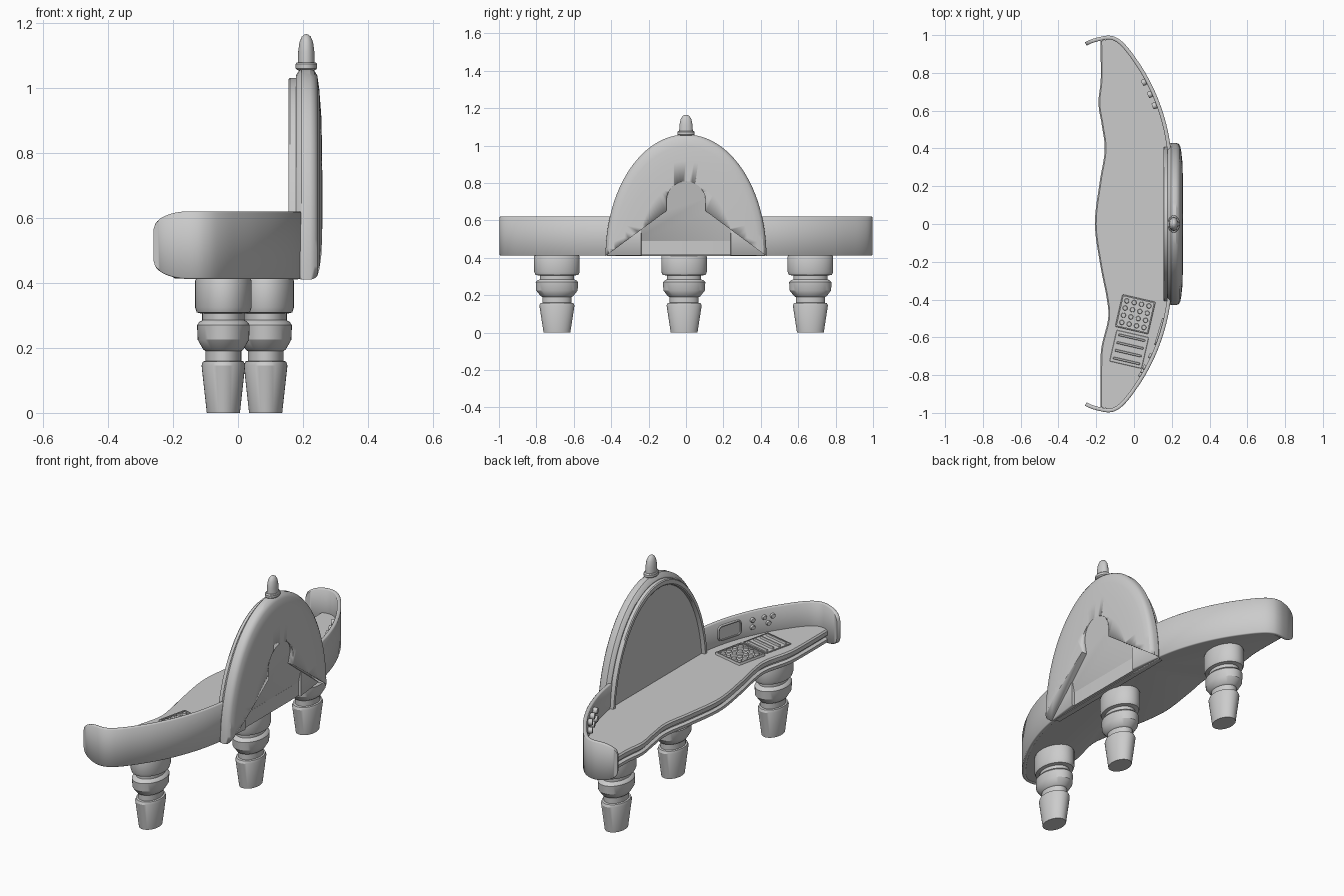
import bpy, bmesh
from math import sin, cos, pi, sqrt, radians, atan2
from mathutils import Vector, Matrix

if "Cube" in bpy.data.objects:
    bpy.data.objects.remove(bpy.data.objects["Cube"])


def loft(name, rings, angle=35):
    """Skin closed rings of equal length and cap both ends."""
    bm = bmesh.new()
    vs = [[bm.verts.new(p) for p in r] for r in rings]
    n = len(vs[0])
    for a, b in zip(vs, vs[1:]):
        for i in range(n):
            j = (i + 1) % n
            bm.faces.new((a[i], a[j], b[j], b[i]))
    bm.faces.new(vs[0])
    bm.faces.new(vs[-1])
    bmesh.ops.recalc_face_normals(bm, faces=bm.faces)
    me = bpy.data.meshes.new(name)
    bm.to_mesh(me)
    bm.free()
    ob = bpy.data.objects.new(name, me)
    bpy.context.collection.objects.link(ob)
    bpy.ops.object.select_all(action='DESELECT')
    ob.select_set(True)
    bpy.context.view_layer.objects.active = ob
    bpy.ops.object.shade_smooth_by_angle(angle=radians(angle))
    return ob


def smooth_path(pts, steps=6):
    """Catmull-Rom curve through 2D points."""
    p = [Vector(q) for q in pts]
    p = [p[0] * 2 - p[1]] + p + [p[-1] * 2 - p[-2]]
    out = []
    for i in range(1, len(p) - 2):
        a, b, c, d = p[i - 1:i + 3]
        for k in range(steps):
            t = k / steps
            out.append(0.5 * (2 * b + (c - a) * t + (2 * a - 5 * b + 4 * c - d) * t**2
                              + (3 * b - a - 3 * c + d) * t**3))
    return out + [p[-2]]


def lathe(name, cx, cy, profile, ratio, n=40):
    """Turned part with an elliptical section; profile is (x radius, z)."""
    return loft(name, [[(cx + r * cos(2 * pi * i / n), cy + ratio * r * sin(2 * pi * i / n), z)
                        for i in range(n)] for r, z in profile], 30)


def rounded(w, h, r, n=5):
    """Rounded rectangle outline centred on the origin."""
    pts = []
    for k, (sx, sy) in enumerate([(1, 1), (-1, 1), (-1, -1), (1, -1)]):
        for i in range(n + 1):
            a = (k + i / n) * pi / 2
            pts.append((sx * (w / 2 - r) + r * cos(a), sy * (h / 2 - r) + r * sin(a)))
    return pts


def plate(name, mat, w, h, r, depth, rim=0.0):
    """Small raised plate on local +z; rim > 0 leaves a sunken middle."""
    rings = [(w, h, r, -0.01), (w, h, r, depth * 0.7), (w - 0.004, h - 0.004, r - 0.002, depth)]
    if rim:
        w2, h2, r2 = w - 2 * rim, h - 2 * rim, max(r - rim, 0.001)
        rings += [(w2, h2, r2, depth), (w2, h2, r2, depth * 0.3)]
    return loft(name, [[mat @ Vector((x, y, z)) for x, y in rounded(a, b, c)]
                       for a, b, c, z in rings])


# Curved back wall with rounded, hooked ends
wall = smooth_path([(.214, .24), (.192, .42), (.165, .55), (.12, .68), (.06, .80), (-.01, .905),
                    (-.06, .963), (-.10, .99), (-.14, .997), (-.19, .988), (-.23, .976), (-.26, .962)])
rings, inner = [], []
for i, p in enumerate(wall):
    t = (wall[min(i + 1, len(wall) - 1)] - wall[max(i - 1, 0)]).normalized()
    q = p + Vector((-t.y, t.x)) * 0.02
    inner.append(q)
    u = min(max((-.15 - p.x) / .11, 0), 1)
    h = .104 * (.5 + .5 * sqrt(1 - u * u))
    z0, z1, e = .516 - h, .516 + h, .004
    o = p.lerp(q, .2)
    w = p.lerp(q, .8)
    rings.append([(p.x, p.y, z0 + e), (p.x, p.y, z1 - e), (o.x, o.y, z1), (w.x, w.y, z1),
                  (q.x, q.y, z1 - e), (q.x, q.y, z0 + e), (w.x, w.y, z0), (o.x, o.y, z0)])
wall_ob = loft("back_wall", rings, 50)
wall_ob.modifiers.new("mirror", 'MIRROR').use_axis = (False, True, False)
wall_ob.modifiers["mirror"].use_mirror_merge = False

# Desk top with wavy, grooved front edge
front = smooth_path([(-.178, -.968), (-.178, -.77), (-.172, -.65), (-.137, -.5), (-.145, -.39),
                     (-.178, -.22), (-.207, 0), (-.182, .22), (-.155, .39), (-.17, .52),
                     (-.188, .64), (-.176, .77), (-.178, .968)], 8)
side = [q for q in inner if q.x > -.172]
back = [(q.x + .006, q.y) for q in reversed(side)] + [(q.x + .006, -q.y) for q in side]
loft("desk_top", [[(p.x + dx, p.y, z) for p in front] + [(x, y, z) for x, y in back]
                  for z, dx in [(.414, .012), (.42, .003), (.438, 0), (.446, .014), (.455, .014),
                                (.46, 0), (.482, 0), (.49, .007)]])

# Three turned legs
leg = [(.08, .425), (.087, .405), (.087, .325), (.082, .309), (.065, .305), (.065, .285),
       (.074, .28), (.081, .27), (.079, .225), (.062, .195), (.055, .19), (.055, .16),
       (.063, .158), (.067, .145), (.051, 0)]
for nm, x, y in [("left", -.045, -.69), ("middle", .085, -.01), ("right", -.045, .665)]:
    lathe(nm + "_leg", x, y, leg, 1.4)


# Domed screen housing
def arch(x, s, n=48):
    return [(x, .43 * s * cos(pi * i / n), .41 + .65 * s * sin(pi * i / n)) for i in range(n + 1)]


shell = loft("screen_housing", [arch(*k) for k in [
    (.178, .965), (.186, .985), (.196, 1), (.222, 1), (.235, .988), (.244, .965), (.25, .9),
    (.256, .78), (.259, .6), (.26, .35), (.26, .1)]], 30)
loft("screen_frame", [arch(*k) for k in [
    (.185, .955), (.16, .955), (.155, .948), (.155, .915), (.16, .905), (.174, .9)]], 30)

# Keyhole recess in the back of the housing, deepest at the base
key = [(-.47, .38), (-.105, .65)]
key += [(-.105 * cos(pi * i / 20), .70 + .11 * sin(pi * i / 20)) for i in range(21)]
key += [(.105, .65), (.47, .38)]
cutter = loft("recess_cutter", [[(.185 + .0735 * (z - .41) / .4, y, z) for y, z in key],
                                [(.32, y, z) for y, z in key]])
cutter.hide_render = True
cutter.hide_set(True)
cut = shell.modifiers.new("recess", 'BOOLEAN')
cut.operation = 'DIFFERENCE'
cut.solver = 'EXACT'
cut.object = cutter

# Beacon on top
lathe("beacon", .21, 0, [(.018, 1.03), (.02, 1.052), (.03, 1.056), (.033, 1.06), (.033, 1.073),
                         (.03, 1.077), (.026, 1.078), (.025, 1.11), (.021, 1.14), (.014, 1.157),
                         (.006, 1.164), (.001, 1.165)], 1.4, 28)

# Keypad and slider panel on the desk
pad = Matrix.Translation((.007, -.478, .49)) @ Matrix.Rotation(radians(-13), 4, 'Z')
at = lambda x, y, z=0: pad @ Matrix.Translation((x, y, z))
plate("keypad", at(0, 0), .18, .175, .006, .012, .008)
for i in range(4):
    for j in range(4):
        plate("key", at(-.06 + .04 * i, -.058 + .039 * j), .026, .026, .0129, .014)
plate("slider_panel", at(.01, -.188), .175, .17, .006, .005, .004)
for i in range(4):
    plate("slider", at(.01, -.125 - .042 * i), .145, .012, .004, .012)


# Controls on the inner face of the wall
def on_wall(y, z):
    s = 1 if y > 0 else -1
    k = min(range(1, len(inner) - 1), key=lambda i: abs(inner[i].y - abs(y)) + (inner[i].x < -.1))
    q, t = inner[k], inner[k + 1] - inner[k - 1]
    f = (abs(y) - q.y) / t.y
    along = Vector((t.x, s * t.y, 0)).normalized() * -s
    up = Vector((0, 0, 1))
    m = Matrix((along, up, along.cross(up))).transposed().to_4x4()
    if m.col[2].x > 0:
        m.col[0], m.col[2] = -m.col[0], -m.col[2]
    m.translation = Vector((q.x + t.x * f, y, z))
    return m


plate("wall_display", on_wall(-.57, .555), .15, .085, .025, .01, .008)
for y, z in [(-.70, .575), (-.70, .535), (-.76, .575), (-.80, .575), (-.78, .54)]:
    plate("wall_button", on_wall(y, z), .026, .026, .0129, .012)
for y in (.63, .69, .755):
    for z in (.535, .58):
        plate("wall_knob", on_wall(y, z), .034, .034, .0168, .022)
